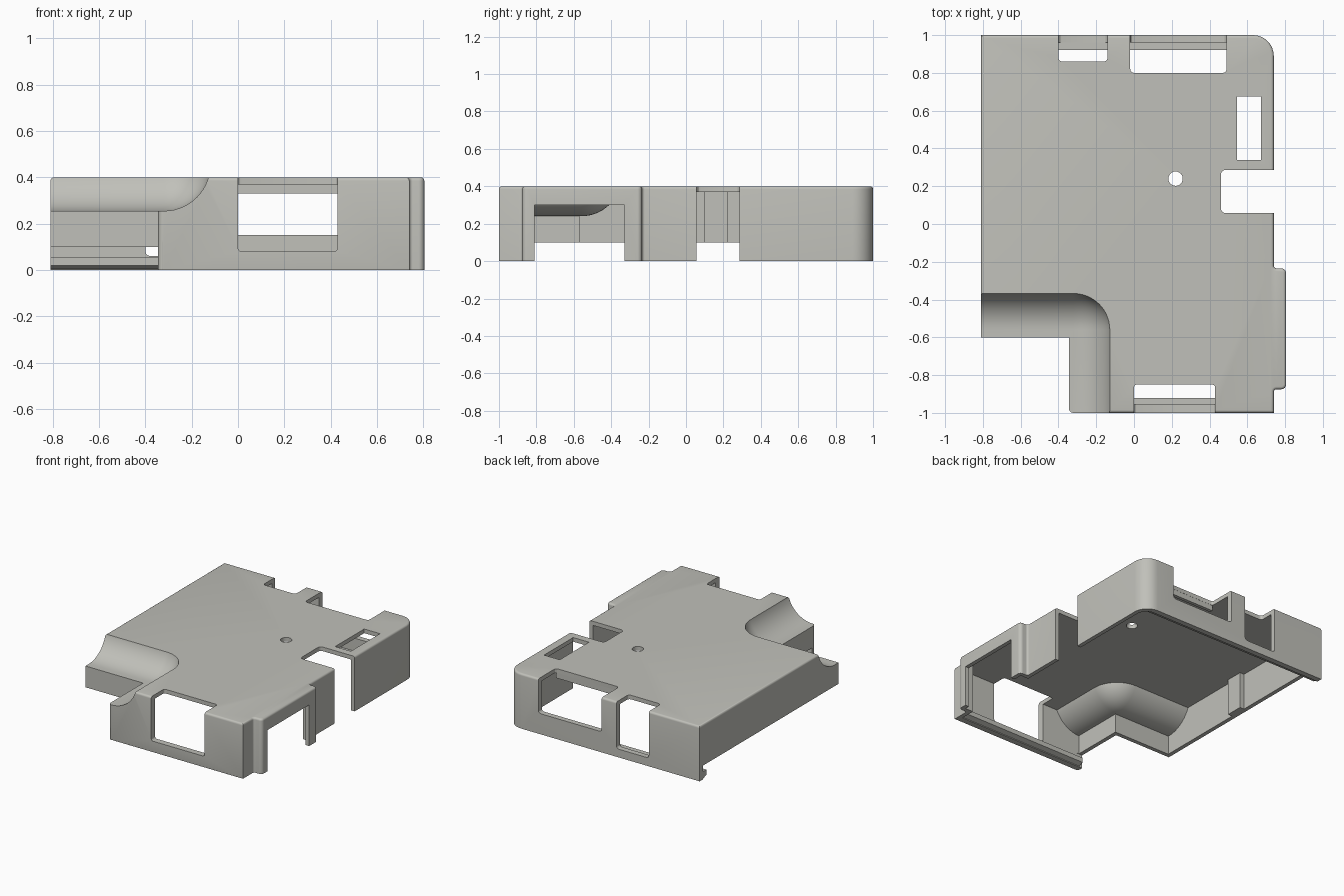
import bpy, bmesh, math

if "Cube" in bpy.data.objects:
    bpy.data.objects.remove(bpy.data.objects["Cube"])

grey = bpy.data.materials.new("warm_grey")
grey.diffuse_color = (0.53, 0.53, 0.49, 1)
grey.use_nodes = True
grey.node_tree.nodes["Principled BSDF"].inputs["Base Color"].default_value = grey.diffuse_color


def finish(bm, name):
    bmesh.ops.recalc_face_normals(bm, faces=bm.faces)
    me = bpy.data.meshes.new(name)
    bm.to_mesh(me)
    bm.free()
    ob = bpy.data.objects.new(name, me)
    bpy.context.collection.objects.link(ob)
    me.materials.append(grey)
    return ob


def bevel(bm, edges, r, seg):
    bmesh.ops.bevel(bm, geom=edges, offset=r, segments=seg, profile=0.5,
                    affect='EDGES', clamp_overlap=True)


def box(name, x, y, z, r=0, seg=3):
    bm = bmesh.new()
    bmesh.ops.create_cube(bm, size=1)
    for v in bm.verts:
        v.co = [lo if c < 0 else hi for c, (lo, hi) in zip(v.co, (x, y, z))]
    if r:
        bevel(bm, bm.edges[:], r, seg)
    return finish(bm, name)


def rounded(points):
    """Round each (x, y, radius) corner of an outline."""
    out = []
    n = len(points)
    for i, (x, y, r) in enumerate(points):
        if not r:
            out.append((x, y))
            continue
        ends = []
        for qx, qy, _ in (points[i - 1], points[(i + 1) % n]):
            d = math.hypot(qx - x, qy - y)
            ends.append(((qx - x) / d * r, (qy - y) / d * r))
        (ax, ay), (bx, by) = ends
        for k in range(9):
            t = k / 8 * math.pi / 2
            s, c = 1 - math.sin(t), 1 - math.cos(t)
            out.append((x + ax * s + bx * c, y + ay * s + by * c))
    return out


def prism(name, points, z0, z1, top_r=0):
    bm = bmesh.new()
    low = bm.faces.new([bm.verts.new((x, y, z0)) for x, y in rounded(points)])
    ext = bmesh.ops.extrude_face_region(bm, geom=[low])["geom"]
    for v in ext:
        if isinstance(v, bmesh.types.BMVert):
            v.co.z = z1
    if top_r:
        bevel(bm, [e for e in bm.edges if all(v.co.z > z1 - 1e-5 for v in e.verts)], top_r, 4)
        # Rounded bottom edge along the front wall
        bevel(bm, [e for e in bm.edges if all(v.co.z < z0 + 1e-5 and v.co.y < -0.999
                                              for v in e.verts)], 0.025, 4)
    return finish(bm, name)


def cut(ob, cutter):
    m = ob.modifiers.new("cut", 'BOOLEAN')
    m.operation, m.solver, m.object = 'DIFFERENCE', 'EXACT', cutter
    bpy.context.view_layer.objects.active = ob
    bpy.ops.object.modifier_apply(modifier=m.name)
    bpy.data.objects.remove(cutter)


# Outer body with side bulge and notched front corner
shell = prism("case_shell", [
    (-0.81, 1, 0), (0.74, 1, 0.11), (0.74, -0.235, 0.015), (0.805, -0.235, 0.025),
    (0.805, -0.875, 0.025), (0.74, -0.875, 0.015), (0.74, -1, 0),
    (-0.345, -1, 0.025), (-0.345, -0.6, 0), (-0.81, -0.6, 0)], 0, 0.4, 0.02)

# Concave scoop around the notch
cut(shell, box("scoop", (-1.6, -0.12), (-1.7, -0.36), (0.255, 1.3), 0.2, 14))

# Hollow interior following the scoop
cavity = prism("cavity", [
    (-0.78, 0.96, 0), (0.71, 0.96, 0.08), (0.71, -0.265, 0), (0.775, -0.265, 0),
    (0.775, -0.845, 0), (0.71, -0.845, 0), (0.71, -0.955, 0),
    (-0.315, -0.955, 0), (-0.315, -0.57, 0), (-0.78, -0.57, 0)], -0.2, 0.37)
cut(cavity, box("scoop_skin", (-1.6, -0.105), (-1.7, -0.345), (0.24, 1.3), 0.215, 14))
cut(shell, cavity)

# Raised lower edge on the left and notch walls
cut(shell, box("left_relief", (-1.2, -0.3), (-0.956, 0.959), (-0.3, 0.1)))

# Port openings, side gap, slot
for x, y, z, r in (
        ((0, 0.43), (-1.3, -0.85), (0.08, 0.7), 0.015),
        ((-0.02, 0.49), (0.80, 1.3), (0.15, 0.7), 0.02),
        ((-0.4, -0.14), (0.86, 1.3), (0.06, 0.7), 0.02),
        ((0.46, 1.1), (0.057, 0.287), (-0.3, 0.7), 0.025),
        ((0.66, 1.1), (-0.81, -0.33), (-0.3, 0.3), 0),
        ((0.545, 0.672), (0.34, 0.675), (0.3, 0.7), 0)):
    cut(shell, box("opening", x, y, z, r))

# Round hole in the lid
ring = [(0.22 + 0.038 * math.cos(a * math.pi / 12),
         0.24 + 0.038 * math.sin(a * math.pi / 12), 0) for a in range(24)]
cut(shell, prism("hole", ring, 0.3, 0.6))


# Sloped snap lips inside the back and front walls
def lip(name, x0, x1, s):
    bm = bmesh.new()
    prof = [(0.965, 0.002), (0.92, 0.02), (0.92, 0.055), (0.965, 0.055)]
    a, b = [[bm.verts.new((x, s * y, z)) for y, z in prof] for x in (x0, x1)]
    bm.faces.new(a)
    bm.faces.new(b)
    for i in range(4):
        j = (i + 1) % 4
        bm.faces.new((a[i], a[j], b[j], b[i]))
    return finish(bm, name)


lip("back_lip", -0.81, 0.66, 1)
lip("front_lip", -0.32, 0.72, -1)

# Rib on the left wall and stiffener beside the wide back port
box("left_rib", (-0.785, -0.745), (0.10, 0.225), (0.1, 0.375))
box("back_stiffener", (-0.02, 0.49), (0.775, 0.799), (0.33, 0.375))

# Smooth rounded parts, keep sharp edges
bpy.ops.object.select_all(action='DESELECT')
shell.select_set(True)
bpy.context.view_layer.objects.active = shell
bpy.ops.object.shade_smooth_by_angle(angle=math.radians(30))
